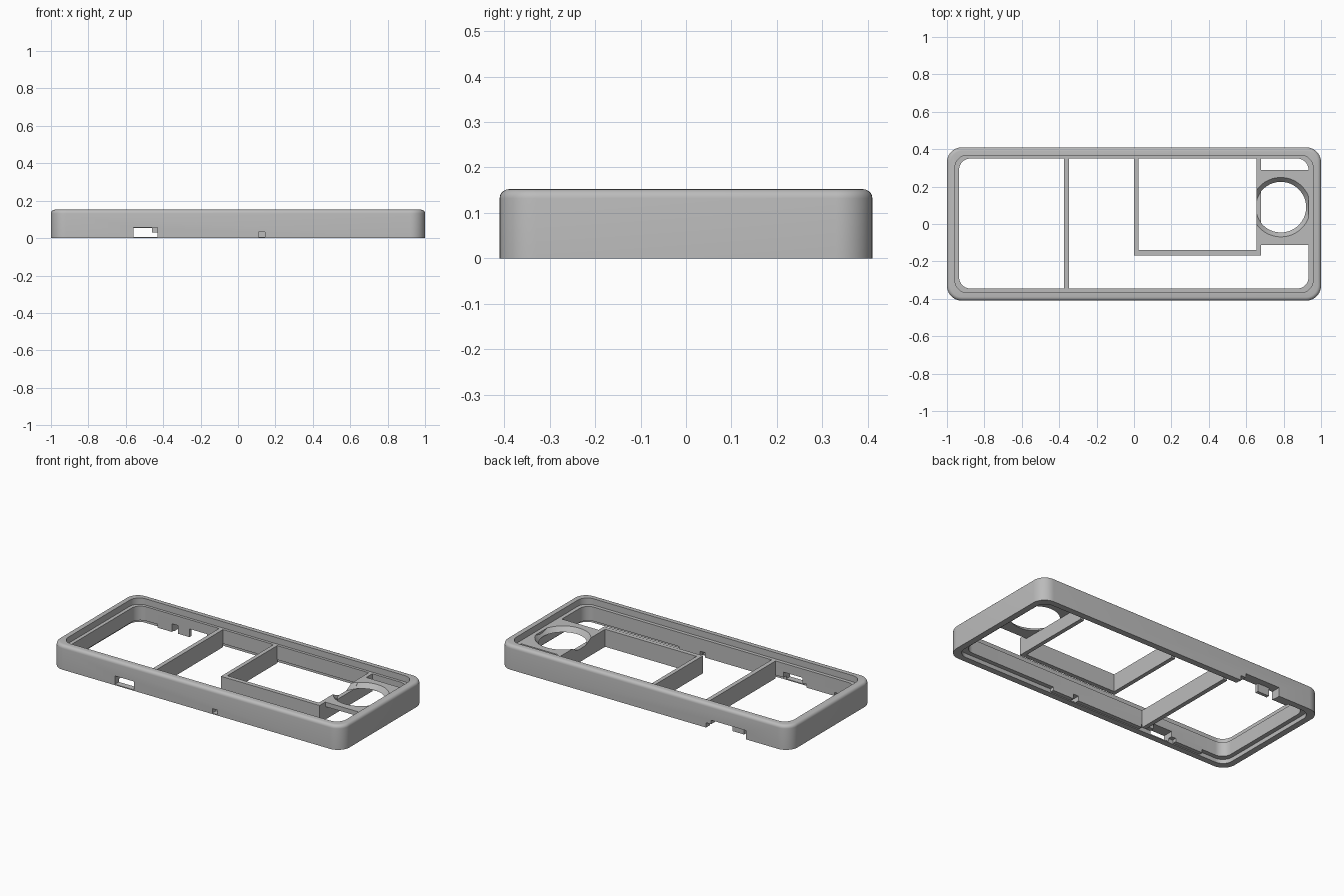
import bpy, bmesh, math

if "Cube" in bpy.data.objects:
    bpy.data.objects.remove(bpy.data.objects["Cube"], do_unlink=True)

grey = bpy.data.materials.new("plain_grey")
grey.use_nodes = True
grey.diffuse_color = (0.5, 0.5, 0.5, 1)
grey.node_tree.nodes["Principled BSDF"].inputs["Base Color"].default_value = (0.5, 0.5, 0.5, 1)


def add_object(name, bm):
    bmesh.ops.recalc_face_normals(bm, faces=bm.faces)
    mesh = bpy.data.meshes.new(name)
    bm.to_mesh(mesh)
    bm.free()
    mesh.materials.append(grey)
    ob = bpy.data.objects.new(name, mesh)
    bpy.context.collection.objects.link(ob)
    return ob


def box(name, x0, x1, y0, y1, z0, z1, corner=0, fillet=0):
    """Box with optional rounded upright corners and rounded top edge."""
    bm = bmesh.new()
    bmesh.ops.create_cube(bm, size=1)
    for v in bm.verts:
        v.co = ((x0 + x1) / 2 + v.co.x * (x1 - x0),
                (y0 + y1) / 2 + v.co.y * (y1 - y0),
                (z0 + z1) / 2 + v.co.z * (z1 - z0))
    if corner:
        upright = [e for e in bm.edges
                   if abs(e.verts[0].co.z - e.verts[1].co.z) > 1e-4]
        bmesh.ops.bevel(bm, geom=upright, offset=corner, segments=10,
                        profile=0.5, affect='EDGES')
    if fillet:
        rim = [e for e in bm.edges if all(abs(v.co.z - z1) < 1e-5 for v in e.verts)]
        bmesh.ops.bevel(bm, geom=rim, offset=fillet, segments=5,
                        profile=0.5, affect='EDGES')
    return add_object(name, bm)


def cone(name, x, y, z0, z1, r0, r1):
    bm = bmesh.new()
    bmesh.ops.create_cone(bm, cap_ends=True, segments=64, radius1=r0, radius2=r1,
                          depth=z1 - z0)
    bmesh.ops.translate(bm, verts=bm.verts, vec=(x, y, (z0 + z1) / 2))
    return add_object(name, bm)


def activate(ob):
    bpy.ops.object.select_all(action='DESELECT')
    bpy.context.view_layer.objects.active = ob
    ob.select_set(True)


def cut(target, cutter):
    cutter.hide_render = True
    mod = target.modifiers.new("cut", 'BOOLEAN')
    mod.operation = 'DIFFERENCE'
    mod.solver = 'EXACT'
    mod.object = cutter
    activate(target)
    bpy.ops.object.modifier_apply(modifier=mod.name)
    bpy.data.objects.remove(cutter, do_unlink=True)


TOP = 0.113      # height of the inner ledge and dividers

# Outer frame with a stepped opening
frame = box("outer_frame", -1, 1, -0.41, 0.41, 0, 0.152, 0.08, 0.02)
cut(frame, box("opening", -0.935, 0.933, -0.345, 0.35, -0.1, 0.3, 0.06))
cut(frame, box("top_recess", -0.957, 0.957, -0.367, 0.367, TOP, 0.3, 0.065))
cut(frame, box("bottom_recess", -0.962, 0.962, -0.372, 0.372, -0.1, 0.025, 0.065))

# Port notches in the front and back walls: x0, x1, y0, y1, z0, z1
for n in [(-0.56, -0.43, -0.5, -0.3, 0.006, 0.058),
          (0.11, 0.145, -0.5, -0.3, 0.006, 0.034),
          (-0.70, -0.46, 0.3, 0.5, -0.1, 0.055),
          (-0.47, -0.425, 0.3, 0.5, -0.1, 0.03)]:
    cut(frame, box("notch", *n))

# Locating strips along the inner walls
strips = {"front_strip_long": (-0.345, 0.29, -0.37, -0.345, 0.004, 0.04),
          "front_strip_short": (-0.78, -0.59, -0.37, -0.345, 0.004, 0.04),
          "back_strip_outer": (-0.80, -0.70, 0.35, 0.37, 0.004, 0.04),
          "back_strip_inner": (-0.66, -0.58, 0.35, 0.37, 0.004, 0.07)}
for name, dims in strips.items():
    ob = box(name, *dims)
    if name == "front_strip_long":
        cut(ob, box("strip_notch", 0.11, 0.145, -0.5, -0.3, -0.1, 0.034))

# Dividers
box("cross_divider", -0.375, -0.348, -0.346, 0.351, 0.004, TOP)
box("bay_side_divider", 0.0, 0.025, -0.168, 0.351, 0.004, TOP)
box("bay_front_divider", 0.025, 0.655, -0.168, -0.14, 0.004, TOP)
bay_end = box("bay_end_divider", 0.655, 0.68, -0.168, 0.351, 0.004, TOP)

# Round-holed plate, countersunk from above
plate = box("ring_plate", 0.68, 0.937, -0.112, 0.29, 0.085, TOP)
cut(plate, cone("hole", 0.785, 0.09, 0.08, TOP + 0.005, 0.131, 0.163))
cut(bay_end, cone("hole", 0.785, 0.09, 0.085, TOP + 0.005, 0.134, 0.163))

# Smooth the curved faces, keeping crisp edges
for ob in (frame, plate, bay_end):
    activate(ob)
    bpy.ops.object.shade_smooth_by_angle(angle=math.radians(30))
